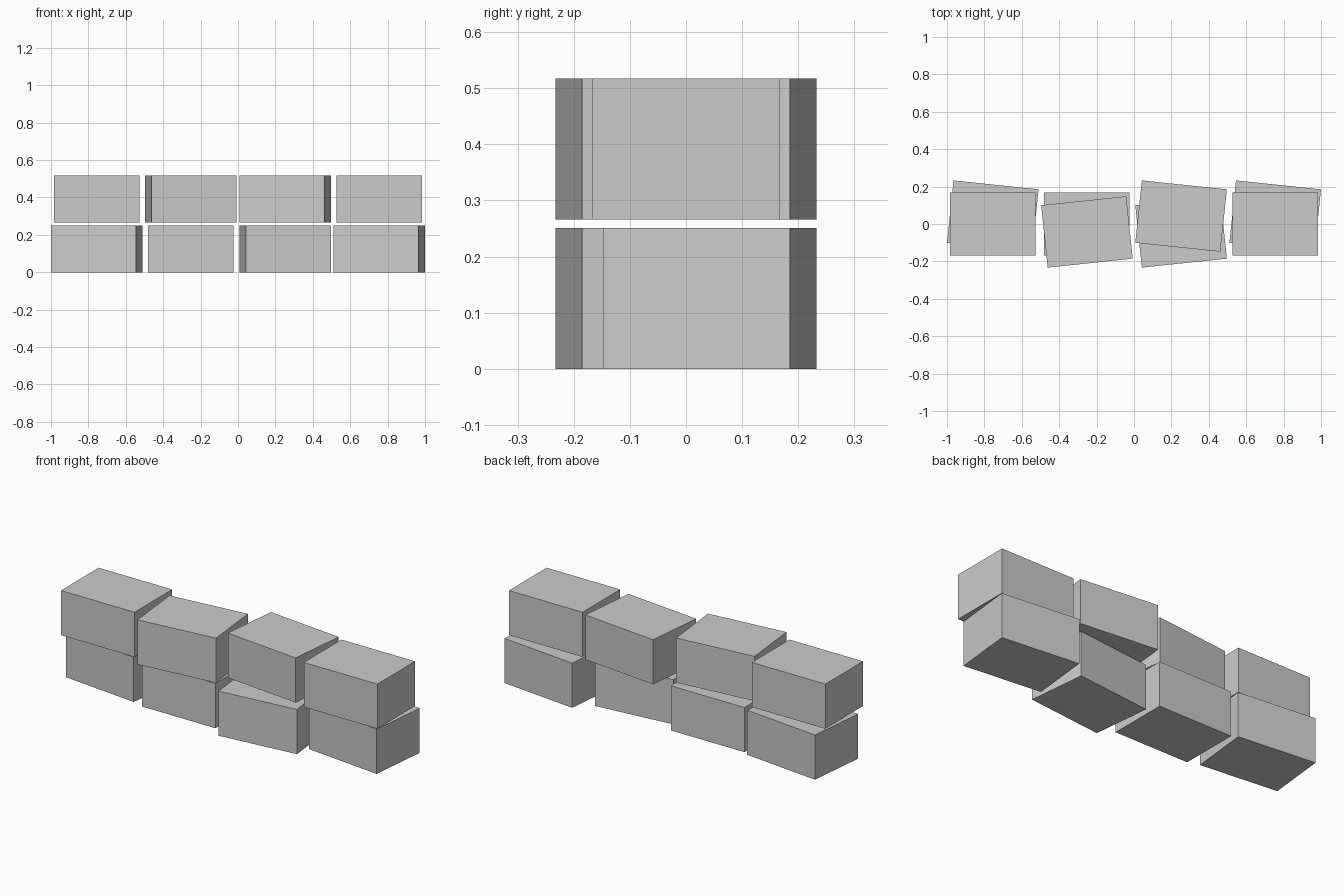
import bpy
from math import radians

if "Cube" in bpy.data.objects:
    bpy.data.objects.remove(bpy.data.objects["Cube"])

W, D, H = 0.457, 0.335, 0.251   # block size
PITCH, GAP = 0.5033, 0.015      # spacing along the wall, gap between courses
TILT, SHIFT = 6, 0.0425         # turn in degrees and sideways offset


def block(name, x, z, turn):
    """One stone block; turned blocks are also pushed out of line."""
    bpy.ops.mesh.primitive_cube_add(
        size=1, location=(x, -turn * SHIFT, z + H / 2),
        rotation=(0, 0, radians(turn * TILT)))
    ob = bpy.context.object
    ob.name = name
    ob.scale = (W, D, H)


# Two courses of four blocks: -1 clockwise, 0 straight, 1 anticlockwise
courses = {"lower_block": (-1, 0, 1, -1), "upper_block": (0, 1, -1, 0)}
for row, (name, turns) in enumerate(courses.items()):
    for i, turn in enumerate(turns):
        block(f"{name}_{i + 1}", (i - 1.5) * PITCH, row * (H + GAP), turn)
